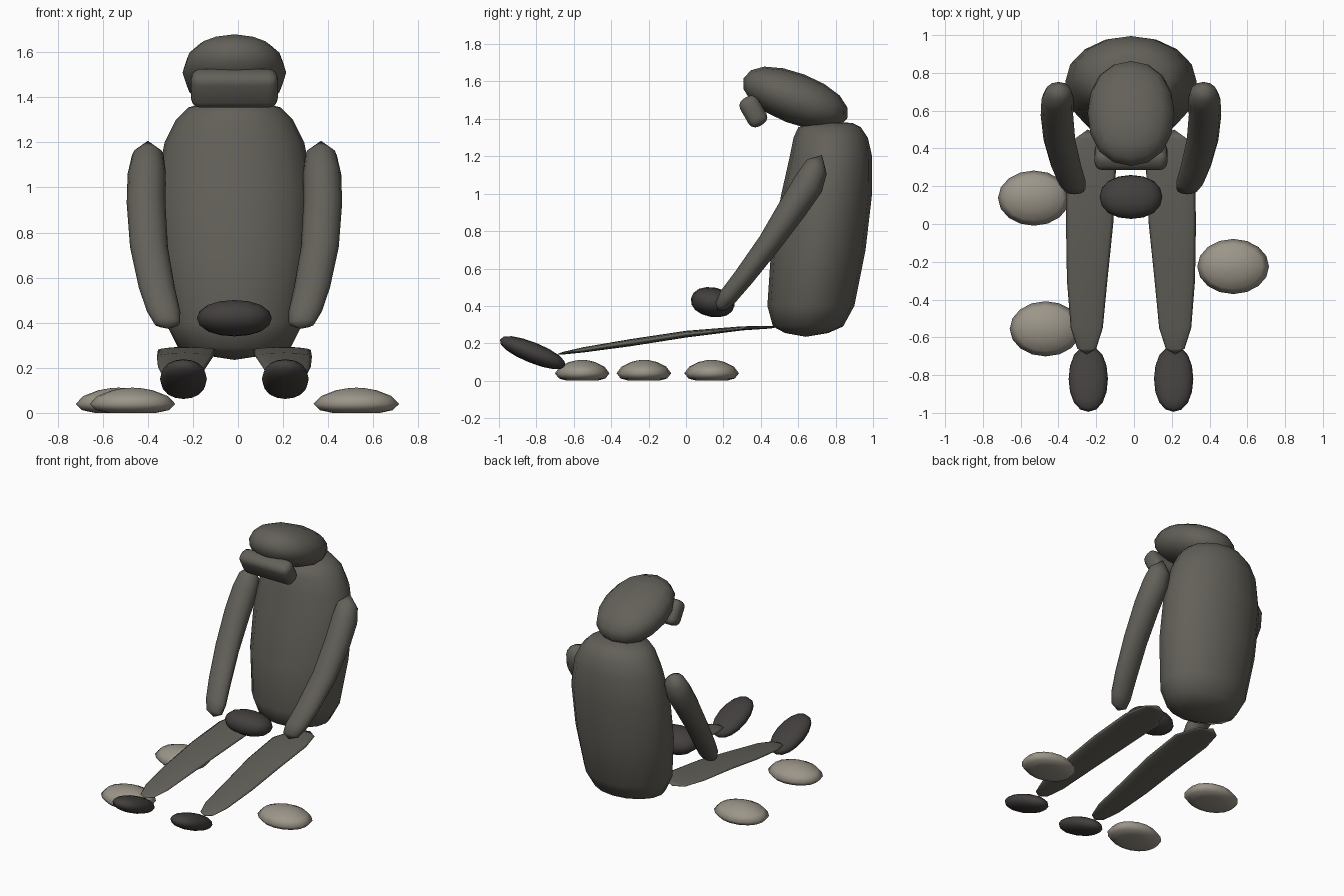
import bpy, bmesh
from math import sin, cos, pi, radians
from mathutils import Vector, Matrix

if "Cube" in bpy.data.objects:
    bpy.data.objects.remove(bpy.data.objects["Cube"])

CX = -0.016  # symmetry plane of the seated figure


def material(name, rgb):
    m = bpy.data.materials.new(name)
    m.diffuse_color = (*rgb, 1)
    m.use_nodes = True
    m.node_tree.nodes["Principled BSDF"].inputs["Base Color"].default_value = m.diffuse_color
    return m


FUR = material("fur_grey", (0.125, 0.118, 0.10))
DARK = material("dark_grey", (0.055, 0.05, 0.047))
STONE = material("pale_stone", (0.33, 0.30, 0.25))


def finish(name, bm, mat):
    bmesh.ops.recalc_face_normals(bm, faces=bm.faces)
    for f in bm.faces:
        f.smooth = True
    me = bpy.data.meshes.new(name)
    bm.to_mesh(me)
    bm.free()
    me.materials.append(mat)
    ob = bpy.data.objects.new(name, me)
    bpy.context.collection.objects.link(ob)
    return ob


def loft(name, start, rings, end, mat, n=16, side=-1):
    """Skin elliptical rings (centre, half width x, second half axis) between two end points."""
    def place(p):
        p = Vector(p)
        if side > 0:
            p.x = 2 * CX - p.x
        return p
    bm = bmesh.new()
    loops = []
    for c, hw, v in rings:
        loops.append([bm.verts.new(place(Vector(c) + Vector((hw, 0, 0)) * cos(2 * pi * i / n)
                                         + Vector(v) * sin(2 * pi * i / n))) for i in range(n)])
    for a, b in zip(loops, loops[1:]):
        for i in range(n):
            j = (i + 1) % n
            bm.faces.new((a[i], a[j], b[j], b[i]))
    for p, loop in ((start, loops[0]), (end, loops[-1])):
        tip = bm.verts.new(place(p))
        for i in range(n):
            bm.faces.new((tip, loop[i], loop[(i + 1) % n]))
    return finish(name, bm, mat)


def blob(name, centre, half, tilt, mat):
    """Subdivided cube stretched to the given half sizes, tilted about x."""
    bpy.ops.mesh.primitive_cube_add(size=2)
    ob = bpy.context.object
    ob.modifiers.new("round", 'SUBSURF').levels = 2
    bpy.ops.object.modifier_apply(modifier="round")
    me = ob.data
    r = max(v.co.x for v in me.vertices)
    me.transform(Matrix.Translation(centre) @ Matrix.Rotation(radians(tilt), 4, 'X')
                 @ Matrix.Diagonal((half[0] / r, half[1] / r, half[2] / r, 1)))
    me.polygons.foreach_set("use_smooth", [True] * len(me.polygons))
    me.materials.append(mat)
    ob.name = name
    return ob


# torso: z, front y, back y, half width
torso = [(0.255, 0.53, 0.76, 0.13), (0.29, 0.465, 0.84, 0.25), (0.40, 0.435, 0.90, 0.305),
         (0.70, 0.455, 0.96, 0.343), (1.0, 0.51, 0.995, 0.348), (1.2, 0.555, 0.995, 0.31),
         (1.30, 0.575, 0.972, 0.26), (1.355, 0.60, 0.935, 0.205), (1.378, 0.68, 0.89, 0.12)]
loft("torso", (CX, 0.64, 0.235),
     [((CX, (f + b) / 2, z), w, (0, (b - f) / 2, 0)) for z, f, b, w in torso],
     (CX, 0.78, 1.385), FUR)

# head
blob("head", (CX, 0.585, 1.51), (0.23, 0.297, 0.136), -21, FUR)

# muzzle: rounded tilted bar
bm = bmesh.new()
bmesh.ops.create_cube(bm, size=1)
bm.transform(Matrix.Diagonal((0.386, 0.11, 0.17, 1)))
bmesh.ops.bevel(bm, geom=bm.edges[:], offset=0.042, segments=3, profile=0.5, affect='EDGES')
bm.transform(Matrix.Translation((CX, 0.36, 1.44)) @ Matrix.Rotation(radians(30), 4, 'X'))
finish("muzzle", bm, FUR)

# bundle held between the hands
blob("bundle", (CX, 0.143, 0.42), (0.166, 0.118, 0.079), -10, DARK)

# arms: x, y, z, half width, half thickness
arm = [(-0.40, 0.70, 1.145, 0.07, 0.065), (-0.405, 0.66, 1.06, 0.085, 0.083),
       (-0.408, 0.575, 0.93, 0.086, 0.078), (-0.395, 0.445, 0.735, 0.084, 0.063),
       (-0.36, 0.31, 0.555, 0.080, 0.055), (-0.33, 0.225, 0.45, 0.074, 0.05),
       (-0.315, 0.185, 0.398, 0.058, 0.035)]
# legs: x, y, z, half width, half thickness
leg = [(-0.235, 0.45, 0.286, 0.08, 0.007), (-0.225, 0.30, 0.28, 0.13, 0.011),
       (-0.235, 0.0, 0.249, 0.125, 0.018), (-0.248, -0.30, 0.203, 0.107, 0.019),
       (-0.25, -0.55, 0.165, 0.085, 0.014), (-0.25, -0.66, 0.147, 0.05, 0.007)]
for side, tag in ((-1, "left"), (1, "right")):
    loft(tag + "_arm", (-0.40, 0.727, 1.207),
         [((x, y, z), w, (0, 0.8 * t, -0.6 * t)) for x, y, z, w, t in arm],
         (-0.31, 0.17, 0.373), FUR, 12, side)
    loft(tag + "_leg", (-0.245, 0.50, 0.288),
         [((x, y, z), w, (0, 0, t)) for x, y, z, w, t in leg],
         (-0.25, -0.69, 0.142), FUR, 12, side)
    blob(tag + "_foot", (CX + side * 0.226, -0.82, 0.15), (0.104, 0.188, 0.055), -22, DARK)

# flat stones scattered around the legs: z, relative radius
stone = [(0.0, 0.55), (0.012, 0.85), (0.04, 1.0), (0.075, 0.82), (0.10, 0.48), (0.109, 0.22)]
for k, (x, y) in enumerate(((-0.53, 0.137), (-0.468, -0.555), (0.525, -0.225))):
    loft("stone_%d" % (k + 1), (x, y, 0.0),
         [((x, y, z), 0.19 * r, (0, 0.146 * r, 0)) for z, r in stone],
         (x, y, 0.112), STONE)
